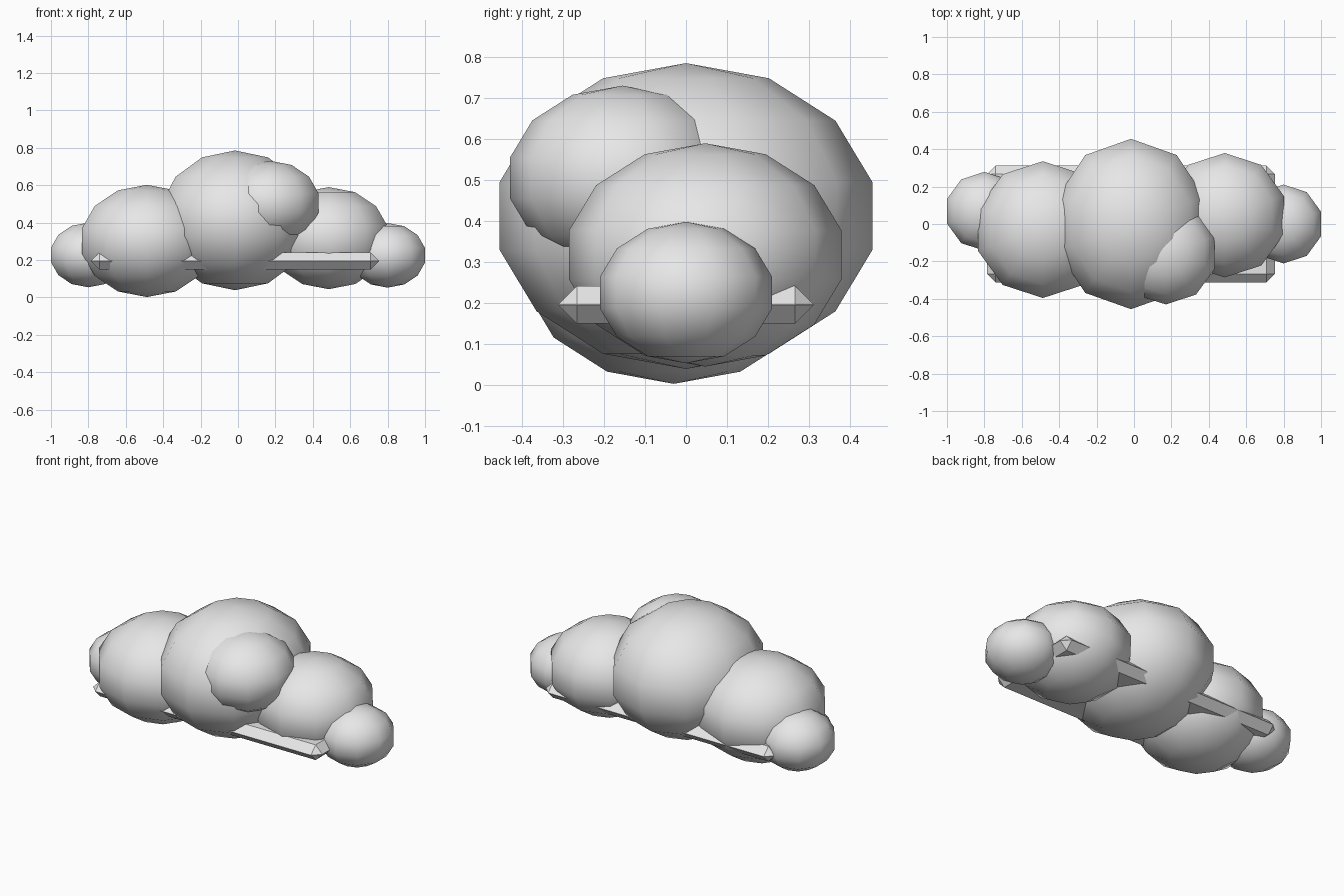
import bpy

if "Cube" in bpy.data.objects:
    bpy.data.objects.remove(bpy.data.objects["Cube"])

# Single flat colour
grey = bpy.data.materials.new("pale_grey")
grey.diffuse_color = (0.8, 0.8, 0.8, 1)
grey.use_nodes = True
grey.node_tree.nodes["Principled BSDF"].inputs["Base Color"].default_value = grey.diffuse_color


def puff(name, centre, radius, width=1.0):
    """Squashed, smooth low-poly ball."""
    bpy.ops.mesh.primitive_uv_sphere_add(segments=10, ring_count=7, radius=1, location=centre)
    ob = bpy.context.object
    ob.name = name
    ob.scale = (radius * width, radius, radius * 0.8)
    bpy.ops.object.transform_apply(location=False, rotation=False, scale=True)
    bpy.ops.object.shade_smooth()
    ob.data.materials.append(grey)
    return ob


# Cloud puffs
puff("centre_puff", (-0.016, 0, 0.412), 0.467, 0.915)
puff("left_puff", (-0.487, -0.03, 0.302), 0.375)
puff("right_puff", (0.485, 0.047, 0.317), 0.341)
puff("far_left_puff", (-0.80, 0.068, 0.227), 0.216)
puff("far_right_puff", (0.80, 0, 0.225), 0.216)
puff("front_puff", (0.17, -0.155, 0.505), 0.282)

# Flat chamfered slab running through the cloud base
bpy.ops.mesh.primitive_cube_add(size=1, location=(-0.016, 0, 0.195))
slab = bpy.context.object
slab.name = "base_slab"
slab.scale = (1.54, 0.624, 0.092)
bpy.ops.object.transform_apply(location=False, rotation=False, scale=True)
bevel = slab.modifiers.new("chamfer", 'BEVEL')
bevel.width = 0.0455
bevel.segments = 1
bevel.limit_method = 'NONE'
slab.data.materials.append(grey)
